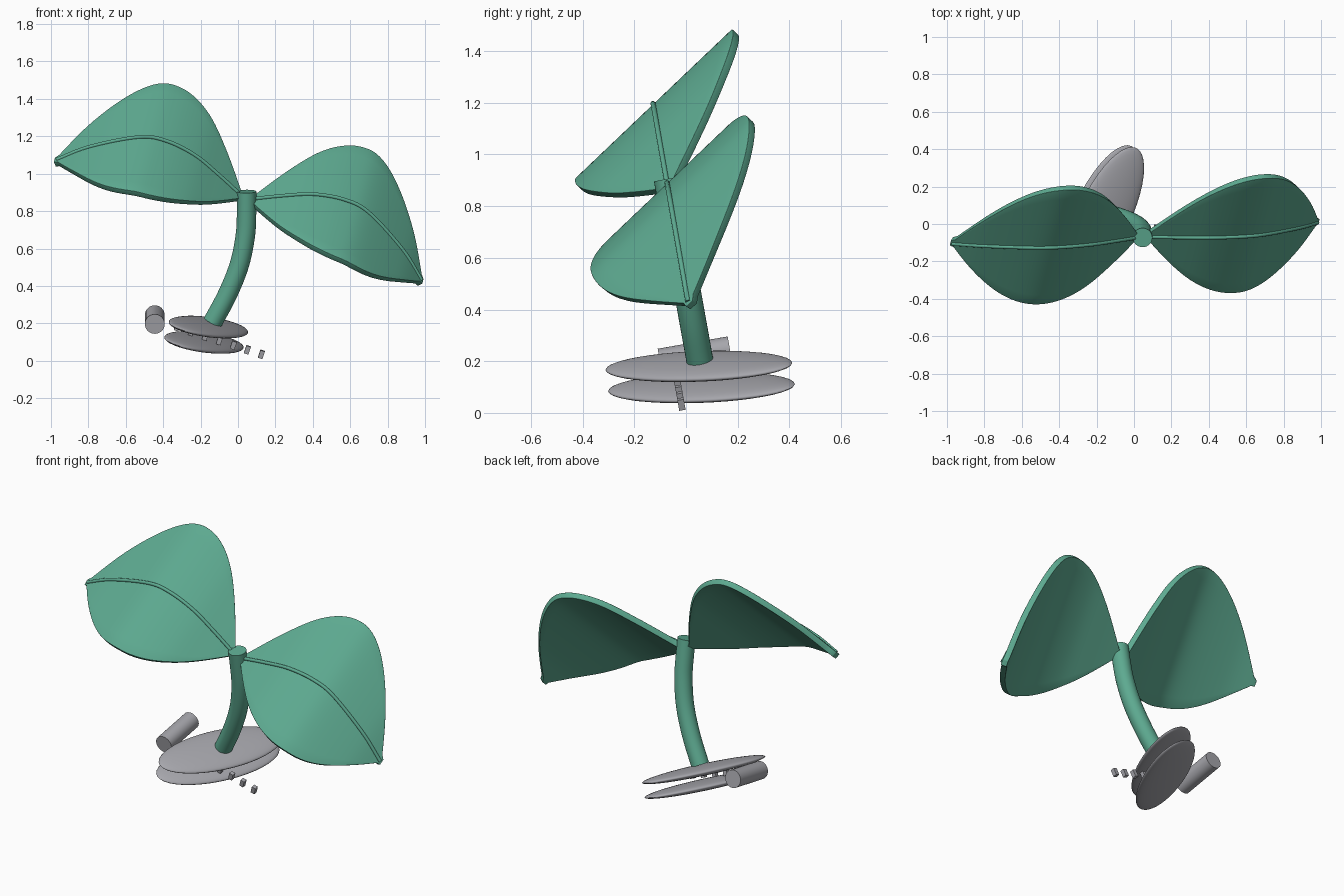
import bpy, bmesh, math
from mathutils import Vector, Matrix

if "Cube" in bpy.data.objects:
    bpy.data.objects.remove(bpy.data.objects["Cube"])

# Whole sprout leans: pitched towards the front and rolled sideways
ROT = Matrix.Rotation(math.radians(10), 3, 'X') @ Matrix.Rotation(math.radians(18.5), 3, 'Y')
ORIGIN = Vector((0.045, -0.07, 0.87))


def place(p):
    return ORIGIN + ROT @ Vector(p)


def material(name, rgb):
    m = bpy.data.materials.new(name)
    m.diffuse_color = (*rgb, 1)
    m.use_nodes = True
    m.node_tree.nodes["Principled BSDF"].inputs["Base Color"].default_value = m.diffuse_color
    return m


GREEN = material("leaf green", (0.11, 0.40, 0.28))
GREY = material("stone grey", (0.38, 0.38, 0.41))


def smooth_path(pts, n):
    """Catmull-Rom through pts, resampled evenly by length."""
    p = [Vector(q) for q in pts]
    p = [2 * p[0] - p[1]] + p + [2 * p[-1] - p[-2]]
    dense = []
    for i in range(1, len(p) - 2):
        a, b, c, d = p[i - 1:i + 3]
        for k in range(20):
            t = k / 20
            dense.append(0.5 * (2 * b + (c - a) * t + (2 * a - 5 * b + 4 * c - d) * t**2
                                + (3 * b - a - 3 * c + d) * t**3))
    dense.append(p[-2])
    acc = [0.0]
    for u, v in zip(dense, dense[1:]):
        acc.append(acc[-1] + (v - u).length)
    out, j = [], 0
    for k in range(n + 1):
        s = acc[-1] * k / n
        while j < len(acc) - 2 and acc[j + 1] < s:
            j += 1
        f = (s - acc[j]) / (acc[j + 1] - acc[j])
        out.append(dense[j].lerp(dense[j + 1], min(f, 1)))
    return out


def finish(name, bm, mat, angle=40):
    me = bpy.data.meshes.new(name)
    bmesh.ops.recalc_face_normals(bm, faces=bm.faces)
    bm.to_mesh(me)
    bm.free()
    me.materials.append(mat)
    ob = bpy.data.objects.new(name, me)
    bpy.context.collection.objects.link(ob)
    bpy.ops.object.select_all(action='DESELECT')
    ob.select_set(True)
    bpy.context.view_layer.objects.active = ob
    bpy.ops.object.shade_smooth_by_angle(angle=math.radians(angle))
    return ob


def tube(name, path, r, mat, sides=20):
    bm = bmesh.new()
    rings = []
    for i, p in enumerate(path):
        t = (path[min(i + 1, len(path) - 1)] - path[max(i - 1, 0)]).normalized()
        u = t.cross(ROT @ Vector((0, 1, 0))).normalized()
        v = t.cross(u)
        rings.append([bm.verts.new(p + r * (math.cos(a) * u + math.sin(a) * v))
                      for a in (2 * math.pi * k / sides for k in range(sides))])
    for a, b in zip(rings, rings[1:]):
        for k in range(sides):
            bm.faces.new((a[k], a[(k + 1) % sides], b[(k + 1) % sides], b[k]))
    bm.faces.new(rings[0])
    bm.faces.new(rings[-1])
    return finish(name, bm, mat)


# Leaves: arched rib swept sideways along a pitched direction
RIB = [(0.02, 0, 0), (0.185, 0, 0.075), (0.34, 0, 0.135), (0.507, 0, 0.158),
       (0.648, 0, 0.132), (0.88, 0, 0.0), (1.03, 0, -0.125)]
PITCH = math.radians(35)
ACROSS = Vector((0, math.cos(PITCH), math.sin(PITCH)))
DOWN = Vector((0, math.sin(PITCH), -math.cos(PITCH))) * 0.02
N, M = 48, 12
for side, sx in (("right", 1), ("left", -1)):
    rib = [Vector((p.x * sx, p.y, p.z)) for p in smooth_path(RIB, N)]
    bm = bmesh.new()
    grid = []
    for i, p in enumerate(rib):
        w = max(0.018, 0.43 * math.sin(math.pi * i / N))
        grid.append([bm.verts.new(place(p + DOWN + ACROSS * w * (2 * k / M - 1)))
                     for k in range(M + 1)])
    for a, b in zip(grid, grid[1:]):
        for k in range(M):
            bm.faces.new((a[k], a[k + 1], b[k + 1], b[k]))
    leaf = finish(side + "_leaf", bm, GREEN)
    sol = leaf.modifiers.new("thickness", 'SOLIDIFY')
    sol.thickness, sol.offset = 0.034, 0
    bev = leaf.modifiers.new("round_edge", 'BEVEL')
    bev.width, bev.segments, bev.angle_limit = 0.013, 3, math.radians(50)
    tube(side + "_leaf_rib", [place(p) for p in rib], 0.010, GREEN, 10)

# Stem: curved tube in the leaning plane
STEM = [(-0.136, 0.205), (-0.056, 0.355), (0.008, 0.516), (0.04, 0.676), (0.046, 0.81), (0.046, 0.905)]
tube("stem", smooth_path([(x, 0.09 - 0.18 * z, z) for x, z in STEM], 24), 0.052, GREEN, 28)

# Two flat oval discs under the stem
for name, c in (("upper_disc", (-0.158, 0.05, 0.18)), ("lower_disc", (-0.182, 0.06, 0.098))):
    bm = bmesh.new()
    bmesh.ops.create_uvsphere(bm, u_segments=40, v_segments=20, radius=1)
    turn = ROT @ Matrix.Rotation(math.radians(-27), 3, 'Z') @ Matrix.Diagonal((0.15, 0.395, 0.03))
    bm.transform(Matrix.Translation(c) @ turn.to_4x4())
    finish(name, bm, GREY, 80)

# Short roller beside the discs
bm = bmesh.new()
bmesh.ops.create_cone(bm, cap_ends=True, segments=32, radius1=0.053, radius2=0.053, depth=0.275)
bm.transform(Matrix.Translation((-0.445, 0.035, 0.22))
             @ (ROT @ Matrix.Rotation(math.radians(90), 3, 'X')).to_4x4())
finish("roller", bm, GREY)

# Row of small blocks running between the discs
for i in range(7):
    bm = bmesh.new()
    bmesh.ops.create_cube(bm, size=1)
    pos = Vector((0.125, -0.018, 0.034)) - ROT @ Vector((0.079 * i, 0, 0))
    bm.transform(Matrix.Translation(pos) @ (ROT @ Matrix.Diagonal((0.025, 0.025, 0.043))).to_4x4())
    finish("block_%d" % (i + 1), bm, GREY)
